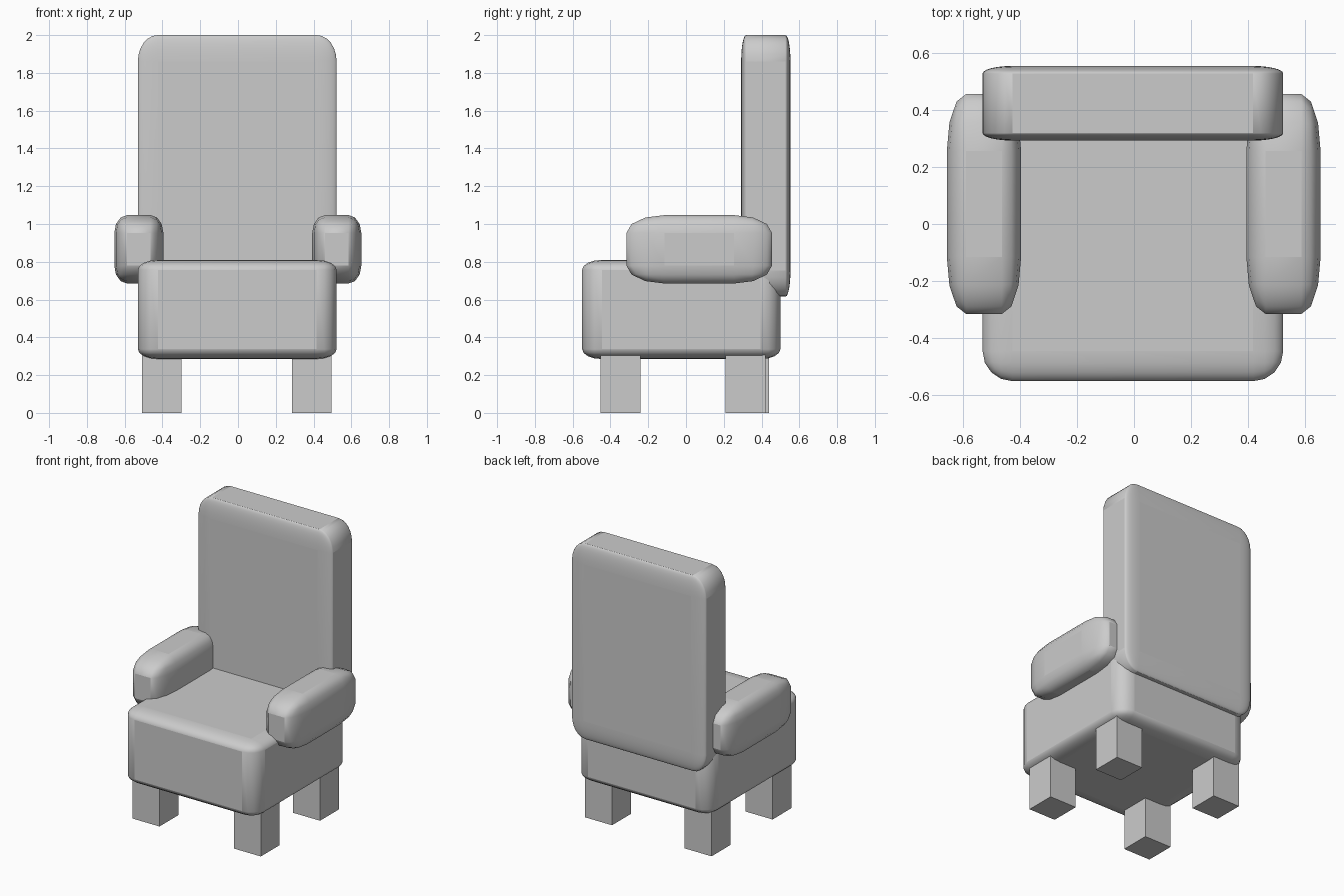
import bpy

if "Cube" in bpy.data.objects:
    bpy.data.objects.remove(bpy.data.objects["Cube"])


def block(name, lo, hi, bevel=0.0, segments=1):
    """Unit cube stretched between two corners; the bevel stretches with it."""
    centre = [(a + b) / 2 for a, b in zip(lo, hi)]
    bpy.ops.mesh.primitive_cube_add(size=1, location=centre)
    ob = bpy.context.object
    ob.name = name
    ob.scale = [b - a for a, b in zip(lo, hi)]
    if bevel:
        mod = ob.modifiers.new("rounding", 'BEVEL')
        mod.width = bevel
        mod.segments = segments
        mod.limit_method = 'NONE'
        bpy.ops.object.shade_smooth_by_angle(angle=0.45)
    return ob


# Cushioned seat and tall backrest
block("seat", (-0.53, -0.55, 0.285), (0.522, 0.50, 0.81), 0.1, 4)
block("backrest", (-0.53, 0.292, 0.615), (0.522, 0.553, 2.0), 0.1, 6)

# Padded armrests, faceted
for side, x in (("left", -0.655), ("right", 0.393)):
    block(side + "_armrest", (x, -0.315, 0.685), (x + 0.26, 0.455, 1.047), 0.26, 3)

# Square legs; the back left one sits slightly further back
for name, x, y in (("front_left_leg", -0.508, -0.452), ("front_right_leg", 0.285, -0.452),
                   ("back_left_leg", -0.508, 0.23), ("back_right_leg", 0.285, 0.21)):
    block(name, (x, y, 0), (x + 0.21, y + 0.21, 0.33))
